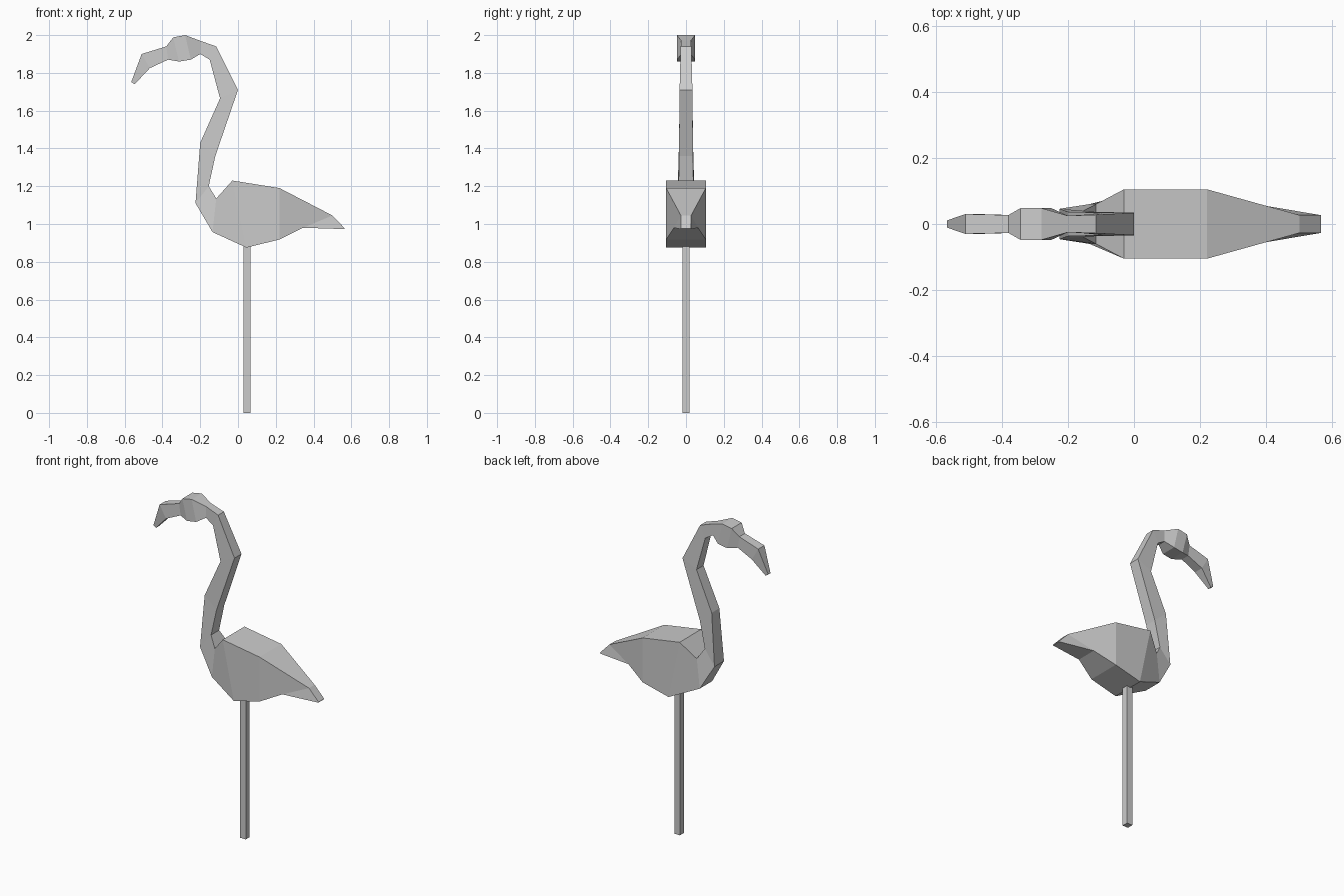
import bpy, bmesh

# Cross-sections from beak tip to tail:
# upper x, upper z, upper half width, lower x, lower z, lower half width
SECTIONS = [
    # beak
    (-0.565, 1.752, 0.011, -0.547, 1.74, 0.011),
    (-0.51, 1.90, 0.03, -0.467, 1.825, 0.03),
    (-0.38, 1.94, 0.027, -0.37, 1.87, 0.027),
    # head
    (-0.343, 1.988, 0.048, -0.312, 1.86, 0.048),
    (-0.28, 2.00, 0.048, -0.25, 1.87, 0.048),
    (-0.20, 1.97, 0.025, -0.20, 1.90, 0.025),
    # neck
    (-0.115, 1.94, 0.028, -0.15, 1.87, 0.028),
    (0.00, 1.71, 0.034, -0.095, 1.665, 0.034),
    (-0.12, 1.36, 0.037, -0.20, 1.43, 0.037),
    (-0.155, 1.20, 0.039, -0.225, 1.11, 0.046),
    # body
    (-0.115, 1.135, 0.06, -0.135, 0.957, 0.06),
    (-0.03, 1.23, 0.105, 0.045, 0.875, 0.105),
    (0.22, 1.19, 0.105, 0.22, 0.918, 0.105),
    # tail
    (0.50, 1.045, 0.027, 0.345, 0.98, 0.064),
    (0.565, 0.977, 0.027, 0.563, 0.973, 0.027),
]


def loft(name, rings):
    """Skin a row of four-cornered rings and cap both ends."""
    bm = bmesh.new()
    loops = [[bm.verts.new(p) for p in ring] for ring in rings]
    for a, b in zip(loops, loops[1:]):
        for i in range(4):
            j = (i + 1) % 4
            bm.faces.new((a[i], a[j], b[j], b[i]))
    bm.faces.new(loops[0])
    bm.faces.new(loops[-1])
    bmesh.ops.recalc_face_normals(bm, faces=bm.faces)
    mesh = bpy.data.meshes.new(name)
    bm.to_mesh(mesh)
    bm.free()
    obj = bpy.data.objects.new(name, mesh)
    bpy.context.collection.objects.link(obj)
    return obj


# Bird: head, neck, body and tail as one faceted skin
loft("bird_body", [
    [(ux, -uw, uz), (ux, uw, uz), (lx, lw, lz), (lx, -lw, lz)]
    for ux, uz, uw, lx, lz, lw in SECTIONS
])

# Single square leg post, sunk slightly into the belly
r, cx = 0.019, 0.047
loft("leg_post", [
    [(cx - r, -r, z), (cx + r, -r, z), (cx + r, r, z), (cx - r, r, z)]
    for z in (0.0, 0.89)
])
